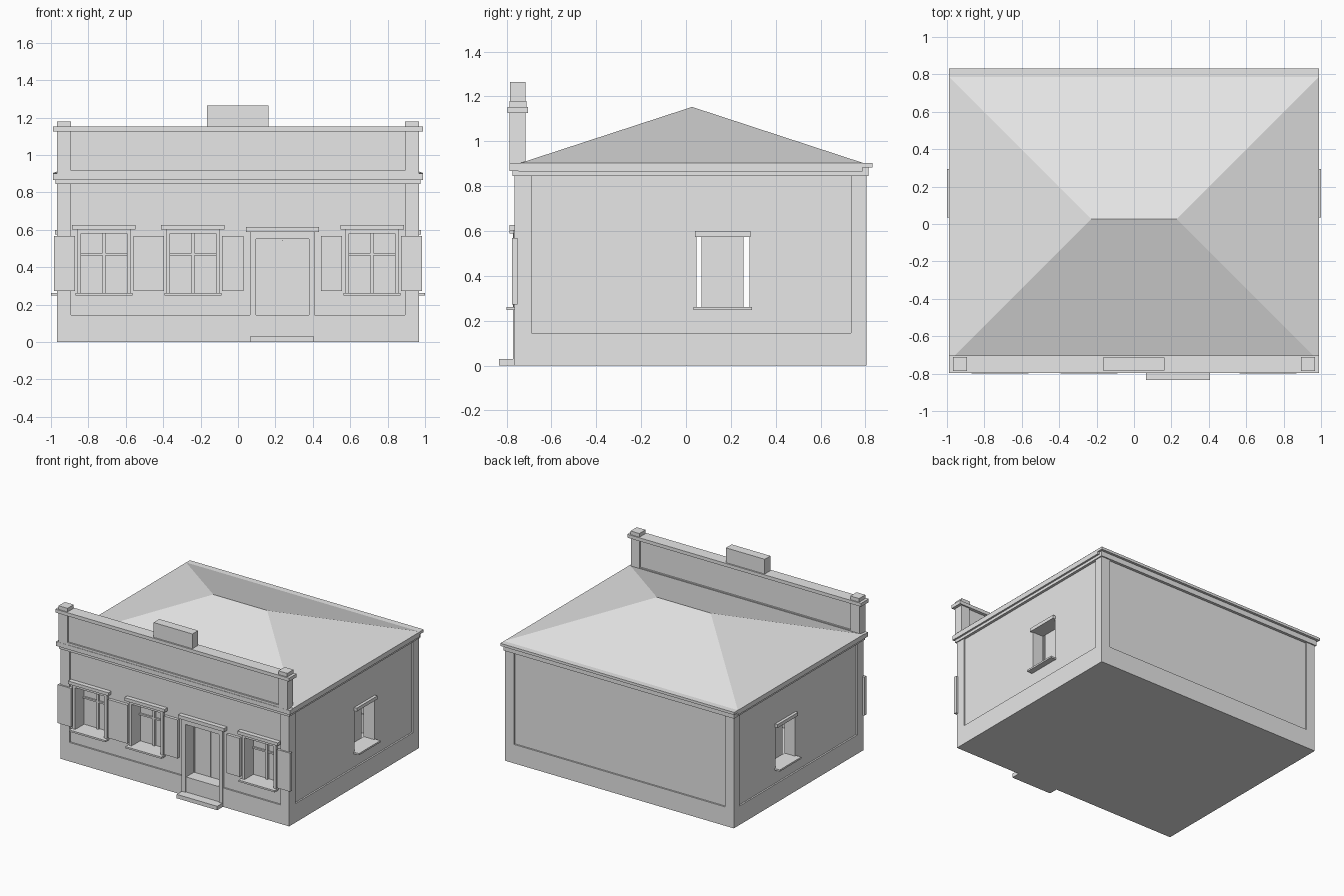
import bpy, bmesh

if "Cube" in bpy.data.objects:
    bpy.data.objects.remove(bpy.data.objects["Cube"])

mat = bpy.data.materials.new("pale_grey")
mat.diffuse_color = (0.8, 0.8, 0.8, 1)
mat.use_nodes = True
mat.node_tree.nodes["Principled BSDF"].inputs["Base Color"].default_value = mat.diffuse_color


def finish(name, bm, mirror=False):
    me = bpy.data.meshes.new(name)
    bm.to_mesh(me)
    bm.free()
    me.materials.append(mat)
    ob = bpy.data.objects.new(name, me)
    bpy.context.collection.objects.link(ob)
    if mirror:
        ob.modifiers.new("mirror", 'MIRROR')  # across x
    return ob


def face(bm, pts):
    bm.faces.new([bm.verts.new(p) for p in pts])


def boxes(name, specs, mirror=False):
    """Each spec: x0, x1, y0, y1, z0, z1."""
    bm = bmesh.new()
    for x0, x1, y0, y1, z0, z1 in specs:
        vs = bmesh.ops.create_cube(bm, size=1)['verts']
        for v in vs:
            v.co = ((x0 + x1) / 2 + v.co.x * (x1 - x0),
                    (y0 + y1) / 2 + v.co.y * (y1 - y0),
                    (z0 + z1) / 2 + v.co.z * (z1 - z0))
    return finish(name, bm, mirror)


def wall(name, place, u0, u1, top, holes, depth, mirror=False):
    """Single-skin wall with rectangular openings and reveals; place(u, w, d)."""
    bm = bmesh.new()
    us = sorted({u0, u1, *[h[0] for h in holes], *[h[1] for h in holes]})
    ws = sorted({0, top, *[h[2] for h in holes], *[h[3] for h in holes]})
    for a, b in zip(us, us[1:]):
        for c, d in zip(ws, ws[1:]):
            m, n = (a + b) / 2, (c + d) / 2
            if not any(h[0] < m < h[1] and h[2] < n < h[3] for h in holes):
                face(bm, [place(a, c, 0), place(b, c, 0), place(b, d, 0), place(a, d, 0)])
    bmesh.ops.remove_doubles(bm, verts=bm.verts[:], dist=1e-5)
    for a, b, c, d in holes:
        ring = [(a, c), (b, c), (b, d), (a, d)]
        for p, q in zip(ring, ring[1:] + ring[:1]):
            face(bm, [place(*p, 0), place(*q, 0), place(*q, depth), place(*p, depth)])
    return finish(name, bm, mirror)


# Main dimensions
X, YF, YB = 0.968, -0.764, 0.804
REC, REVEAL, EAVE = 0.012, 0.09, 0.9
PLINTH = 0.145
wins = [(c - 0.123, c + 0.123, 0.26, 0.58) for c in (-0.717, -0.241, 0.717)]
door = (0.096, 0.38, PLINTH, 0.55)
side_win = (0.046, 0.284, 0.26, 0.575)

# Walls, slightly recessed behind plinth and corner pilasters
wall("front_wall", lambda u, w, d: (u, YF + REC + d, w), -X + REC, X - REC, EAVE,
     wins + [door], REVEAL)
wall("back_wall", lambda u, w, d: (-u, YB - REC - d, w), -X + REC, X - REC, EAVE, [], 0)
wall("side_walls", lambda u, w, d: (X - REC - d, u, w), YF + REC, YB - REC, EAVE,
     [side_win], REVEAL, True)

# Floor underside
bm = bmesh.new()
face(bm, [(-X, YF, 0), (-X, YB, 0), (X, YB, 0), (X, YF, 0)])
finish("floor", bm)

# Plinth strips and corner pilasters
t = 0.02
boxes("plinth", [(-X, X, YF, YF + t, 0, PLINTH), (-X, X, YB - t, YB, 0, PLINTH)])
boxes("side_plinth", [(X - t, X, YF, YB, 0, PLINTH)], True)
boxes("corner_pilasters", [(0.893, X, YF, YF + t, PLINTH, 0.85),
                           (X - t, X, YF, -0.69, PLINTH, 0.85),
                           (0.893, X, YB - t, YB, PLINTH, 0.85),
                           (X - t, X, 0.735, YB, PLINTH, 0.85)], True)

# Eaves cornice: lower moulding and upper gutter
boxes("lower_moulding", [(-0.976, 0.976, -0.774, -0.745, 0.845, 0.868),
                         (-0.976, 0.976, 0.78, 0.813, 0.845, 0.885)])
boxes("side_lower_moulding", [(0.945, 0.976, -0.774, 0.813, 0.845, 0.868)], True)
boxes("gutter", [(-0.99, 0.99, -0.787, -0.74, 0.867, 0.9),
                 (-0.99, 0.99, 0.77, 0.832, 0.884, 0.904)])
boxes("side_gutter", [(0.945, 0.99, -0.746, 0.787, 0.866, 0.903)], True)

# Hipped roof
bm = bmesh.new()
rx, r0, r1, rz, hz, hx, hy = 0.99, -0.735, 0.787, 0.904, 1.153, 0.228, 0.027
A, B, C, D = (-rx, r0, rz), (rx, r0, rz), (rx, r1, rz), (-rx, r1, rz)
L, R = (-hx, hy, hz), (hx, hy, hz)
for f in ([A, B, R, L], [B, C, R], [C, D, L, R], [D, A, L]):
    face(bm, f)
bmesh.ops.remove_doubles(bm, verts=bm.verts[:], dist=1e-5)
finish("hipped_roof", bm)

# Parapet with end piers, coping, end caps and centre block
boxes("parapet", [(-0.9, 0.9, -0.772, -0.728, 0.89, 1.13),
                  (-0.968, 0.968, -0.784, -0.717, 0.895, 0.917)])
boxes("parapet_piers", [(0.893, X, -0.786, -0.715, 0.89, 1.13)], True)
boxes("parapet_coping", [(-0.99, 0.99, -0.796, -0.704, 1.126, 1.152)])
boxes("parapet_end_caps", [(0.893, X, -0.787, -0.712, 1.15, 1.18)], True)
boxes("parapet_centre_block", [(-0.166, 0.163, -0.784, -0.715, 1.15, 1.265)])

# Front windows: pane, glazing bars, trim, lintel, sill
yp = YF + REC + REVEAL
for i, (a, b, c, d) in enumerate(wins, 1):
    m = (a + b) / 2
    bm = bmesh.new()
    face(bm, [(a, yp, c), (b, yp, c), (b, yp, d), (a, yp, d)])
    finish(f"window_{i}_pane", bm)
    boxes(f"window_{i}_bars", [(m - 0.008, m + 0.008, yp - 0.015, yp, c, d),
                               (a, b, yp - 0.013, yp, 0.463, 0.475)])
    boxes(f"window_{i}_trim", [(a - 0.022, a, -0.77, -0.75, c, 0.602),
                               (b, b + 0.022, -0.77, -0.75, c, 0.602),
                               (a, b, -0.77, -0.75, d, 0.602)])
    boxes(f"window_{i}_lintel", [(m - 0.17, m + 0.17, -0.787, -0.75, 0.602, 0.626)])
    boxes(f"window_{i}_sill", [(m - 0.153, m + 0.153, -0.8, -0.75, 0.248, 0.261)])

# Shutters
for i, (a, b) in enumerate([(-0.984, -0.872), (-0.56, -0.395), (-0.086, 0.03),
                            (0.444, 0.556), (0.872, 0.984)], 1):
    boxes(f"shutter_{i}", [(a, b, -0.775, -0.752, 0.273, 0.568)])

# Double door with surround, lintel and step
a, b, c, d = door
m = (a + b) / 2
boxes("door_leaves", [(a, m - 0.003, yp - 0.006, yp, c, d), (m + 0.003, b, yp - 0.006, yp, c, d),
                      (m - 0.004, m + 0.004, yp - 0.003, yp, c, d)])
boxes("door_rails", [(a, a + 0.008, yp - 0.012, yp, c, d), (b - 0.008, b, yp - 0.012, yp, c, d),
                     (a, b, yp - 0.012, yp, d - 0.01, d)])
boxes("door_surround", [(0.064, a, -0.772, -0.75, 0.03, 0.59), (b, 0.41, -0.772, -0.75, 0.03, 0.59),
                        (a, b, -0.772, -0.75, d, 0.59)])
boxes("door_lintel", [(0.043, 0.434, -0.787, -0.75, 0.588, 0.615)])
boxes("front_step", [(0.064, 0.407, -0.833, -0.755, 0, 0.03)])

# Side windows: inward-facing pane, lintel and sill
bm = bmesh.new()
xp = X - REC - REVEAL
face(bm, [(xp, 0.07, 0.26), (xp, 0.07, 0.575), (xp, 0.257, 0.575), (xp, 0.257, 0.26)])
finish("side_window_panes", bm, True)
boxes("side_window_lintels", [(0.95, 0.978, 0.04, 0.288, 0.574, 0.6)], True)
boxes("side_window_sills", [(0.95, 1.0, 0.034, 0.294, 0.248, 0.261)], True)
